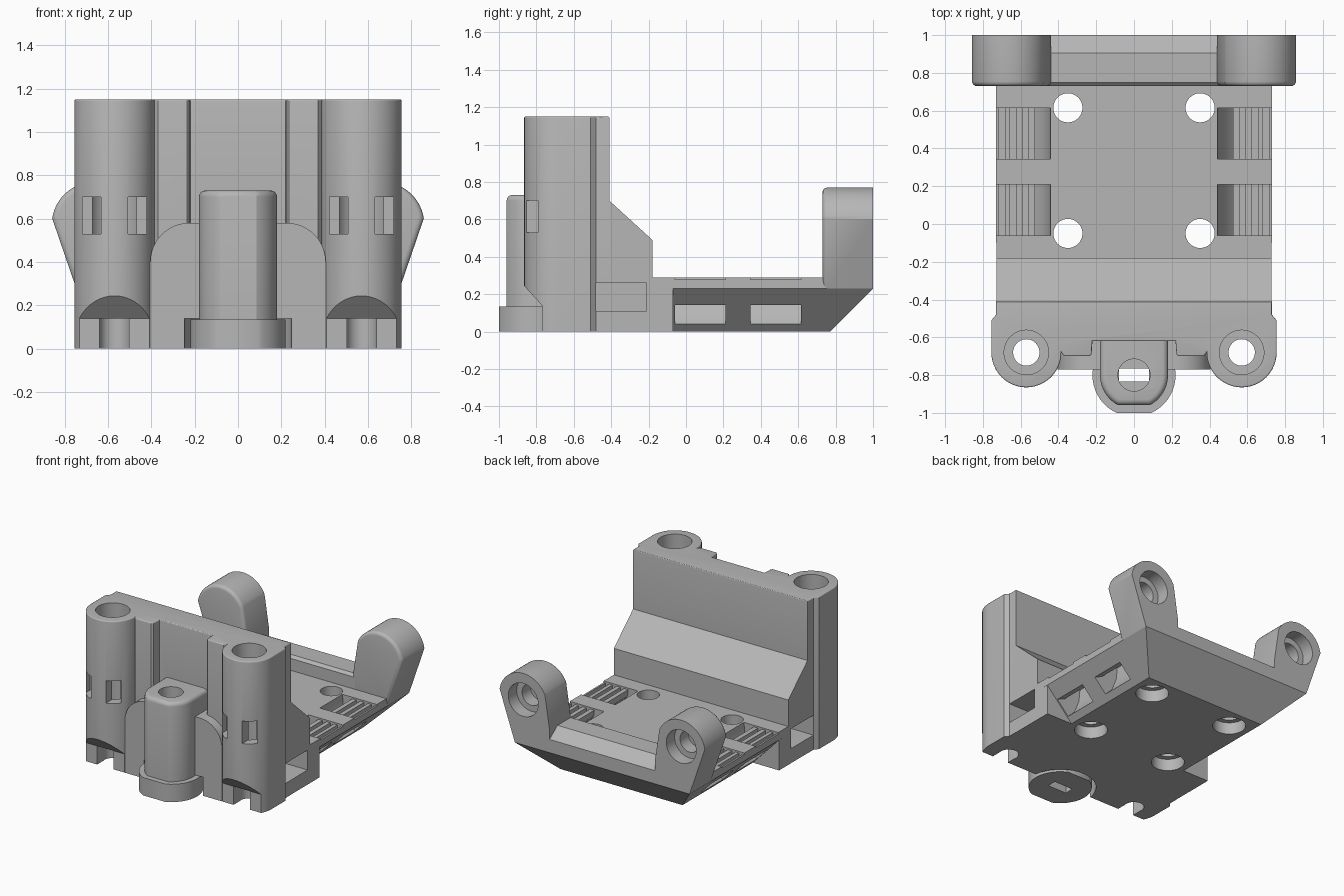
import bpy, bmesh, math
from mathutils import Vector

if "Cube" in bpy.data.objects:
    bpy.data.objects.remove(bpy.data.objects["Cube"])

grey = bpy.data.materials.new("grey plastic")
grey.diffuse_color = (0.47, 0.47, 0.47, 1)
grey.use_nodes = True
grey.node_tree.nodes["Principled BSDF"].inputs["Base Color"].default_value = grey.diffuse_color


def prism(name, pts, axis, lo, hi, round_top=0, round_ends=0):
    """Extrude a 2D outline along x (y,z), y (x,z) or z (x,y)."""
    def place(p, t):
        return {"x": (t, *p), "y": (p[0], t, p[1]), "z": (*p, t)}[axis]
    bm = bmesh.new()
    f = bm.faces.new([bm.verts.new(place(p, lo)) for p in pts])
    new = bmesh.ops.extrude_face_region(bm, geom=[f])["geom"]
    move = Vector(place((0, 0), hi - lo))
    bmesh.ops.translate(bm, vec=move, verts=[v for v in new if isinstance(v, bmesh.types.BMVert)])
    bmesh.ops.recalc_face_normals(bm, faces=bm.faces)
    k = "xyz".index(axis)
    edges = []
    if round_top:
        edges += [e for e in bm.edges if all(abs(v.co[k] - hi) < 1e-5 for v in e.verts)]
    if round_ends:
        edges += [e for e in bm.edges if all(abs(v.co[k] - lo) < 1e-5 for v in e.verts)]
    if edges:
        bmesh.ops.bevel(bm, geom=edges, offset=round_top or round_ends, segments=4,
                        profile=0.5, affect="EDGES", clamp_overlap=True)
    me = bpy.data.meshes.new(name)
    bm.to_mesh(me)
    bm.free()
    me.materials.append(grey)
    ob = bpy.data.objects.new(name, me)
    bpy.context.collection.objects.link(ob)
    return ob


def box(name, x0, x1, y0, y1, z0, z1):
    return prism(name, [(x0, y0), (x1, y0), (x1, y1), (x0, y1)], "z", z0, z1)


def arc(cx, cy, r, a0, a1, n=24):
    return [(cx + r * math.cos(math.radians(a0 + (a1 - a0) * i / n)),
             cy + r * math.sin(math.radians(a0 + (a1 - a0) * i / n))) for i in range(n + 1)]


def rod(name, cx, cy, r, lo, hi, axis="z"):
    return prism(name, arc(cx, cy, r, 0, 360, 40)[:-1], axis, lo, hi)


def hull(name, pts):
    bm = bmesh.new()
    for p in pts:
        bm.verts.new(p)
    bmesh.ops.convex_hull(bm, input=bm.verts)
    me = bpy.data.meshes.new(name)
    bm.to_mesh(me)
    bm.free()
    me.materials.append(grey)
    ob = bpy.data.objects.new(name, me)
    bpy.context.collection.objects.link(ob)
    return ob


def combine(ob, tool, op="DIFFERENCE"):
    m = ob.modifiers.new("cut", "BOOLEAN")
    m.operation, m.solver, m.object = op, "EXACT", tool
    dg = bpy.context.evaluated_depsgraph_get()
    me = bpy.data.meshes.new_from_object(ob.evaluated_get(dg))
    ob.modifiers.clear()
    ob.data = me
    bpy.data.objects.remove(tool)


def mirrored(pts):
    return pts + [(-x, y) for x, y in reversed(pts)]


# front wall with the two screw towers
half = [(0.22, -0.62), (0.225, -0.69), (0.235, -0.70), (0.37, -0.70)]
half += arc(0.57, -0.68, 0.185, 180, 360)
half += [(0.755, -0.51), (0.73, -0.48), (0.73, -0.41)]
body = prism("body", mirrored(half), "z", 0, 1.15, round_top=0.035)

# undercut at the foot of each tower
for s in (-1, 1):
    wedge = [(-1.1, -0.1), (-0.77, -0.1), (-0.77, 0.14), (-0.88, 0.26), (-1.1, 0.26)]
    combine(body, prism("foot_cut", wedge, "x", s * 0.585 - 0.215, s * 0.585 + 0.215))

# sloped support behind the wall
support = [(-0.48, 0), (-0.07, 0), (-0.07, 0.29), (-0.18, 0.29), (-0.18, 0.49),
           (-0.41, 0.70), (-0.48, 0.70)]
combine(body, prism("support", support, "x", -0.729, 0.729), "UNION")

# tray with chamfered underside
tray = [(s * x, y, z) for s in (-1, 1) for x, y, z in
        ((0.51, -0.1, 0), (0.51, 0.77, 0), (0.73, -0.1, 0.23), (0.73, 1.0, 0.23),
         (0.73, -0.1, 0.29), (0.73, 1.0, 0.29))]
combine(body, hull("tray", tray), "UNION")

# rounded plate between the towers
plate = mirrored([(0.405, 0)] + arc(0.225, 0.40, 0.18, 0, 90, 12))
combine(body, prism("front_plate", plate, "y", -0.77, -0.55), "UNION")

# clearance around the flange, then the centre boss
combine(body, rod("flange_clearance", 0, -0.80, 0.25, -0.1, 0.14))
boss = [(0.18, -0.55)] + arc(0, -0.80, 0.18, 0, -62, 10)
boss = mirrored(boss)
combine(body, prism("centre_boss", boss, "z", 0.13, 0.73, round_top=0.03), "UNION")
combine(body, rod("boss_bore", 0, -0.80, 0.085, 0.05, 1.3))

for s in (-1, 1):
    # tower bores, foot slots and windows
    combine(body, rod("tower_bore", s * 0.57, -0.68, 0.118, 0.30, 1.3))
    combine(body, rod("tower_pilot", s * 0.57, -0.68, 0.07, -0.1, 0.4))
    combine(body, box("foot_slot", s * 0.57 - 0.068, s * 0.57 + 0.068, -0.95, -0.68, -0.1, 0.14))
    for x in (0.465, 0.675):
        combine(body, box("tower_window", s * x - 0.042, s * x + 0.042, -0.95, -0.74, 0.53, 0.70))
    # side opening
    combine(body, box("side_opening", s * 0.6 - 0.2, s * 0.6 + 0.2, -0.48, -0.21, 0.11, 0.26))
    # mounting holes with counterbores
    for y in (-0.05, 0.615):
        combine(body, rod("mount_hole", s * 0.35, y, 0.077, -0.1, 0.4))
        combine(body, rod("mount_counterbore", s * 0.35, y, 0.115, -0.1, 0.09))
    # strap slots with ribbed saddles
    for y in (-0.06, 0.345):
        slot = [(0.44, 0.32), (0.45, 0.20), (0.49, 0.10), (0.55, 0.04), (0.60, -0.01),
                (0.70, 0.09), (0.65, 0.14), (0.58, 0.17), (0.53, 0.23), (0.52, 0.32)]
        combine(body, prism("strap_slot", [(s * a, b) for a, b in slot], "y", y, y + 0.27))
        combine(body, box("saddle_top", s * 0.63 - 0.12, s * 0.63 + 0.12, y, y + 0.27, 0.278, 0.4))
        for x in (0.575, 0.64, 0.70):
            combine(body, box("saddle_groove", s * x - 0.016, s * x + 0.016, y, y + 0.27, 0.235, 0.4))

# slotted flange under the boss
rim = arc(0, -0.80, 0.22, 65, -65, 24)
flange = prism("boss_flange", mirrored(rim), "z", 0, 0.135)
combine(flange, box("flange_slot", -0.08, 0.08, -0.835, -0.765, -0.1, 0.3))

# low rear bar with a sloped back
rear = [(0.73, 0.25), (1.0, 0.25), (1.0, 0.33), (0.905, 0.40), (0.75, 0.40), (0.73, 0.38)]
prism("rear_bar", rear, "x", -0.5, 0.5)

# rear arms with stepped bores
for s in (-1, 1):
    a = arc(0.66, 0.57, 0.2, 9, 155, 28)
    outline = [(0.44, 0.23), (0.73, 0.23)] + a + [(0.44, 0.40)]
    arm = prism("rear_arm", [(s * x, z) for x, z in outline], "y", 0.73, 1.0, round_ends=0.025)
    combine(arm, rod("arm_bore", s * 0.66, 0.57, 0.125, 0.90, 1.1, "y"))
    combine(arm, rod("arm_pilot", s * 0.66, 0.57, 0.08, 0.80, 1.1, "y"))

# smooth rounded parts, keep edges crisp
bpy.ops.object.select_all(action="SELECT")
bpy.context.view_layer.objects.active = body
bpy.ops.object.shade_smooth_by_angle(angle=math.radians(30))
